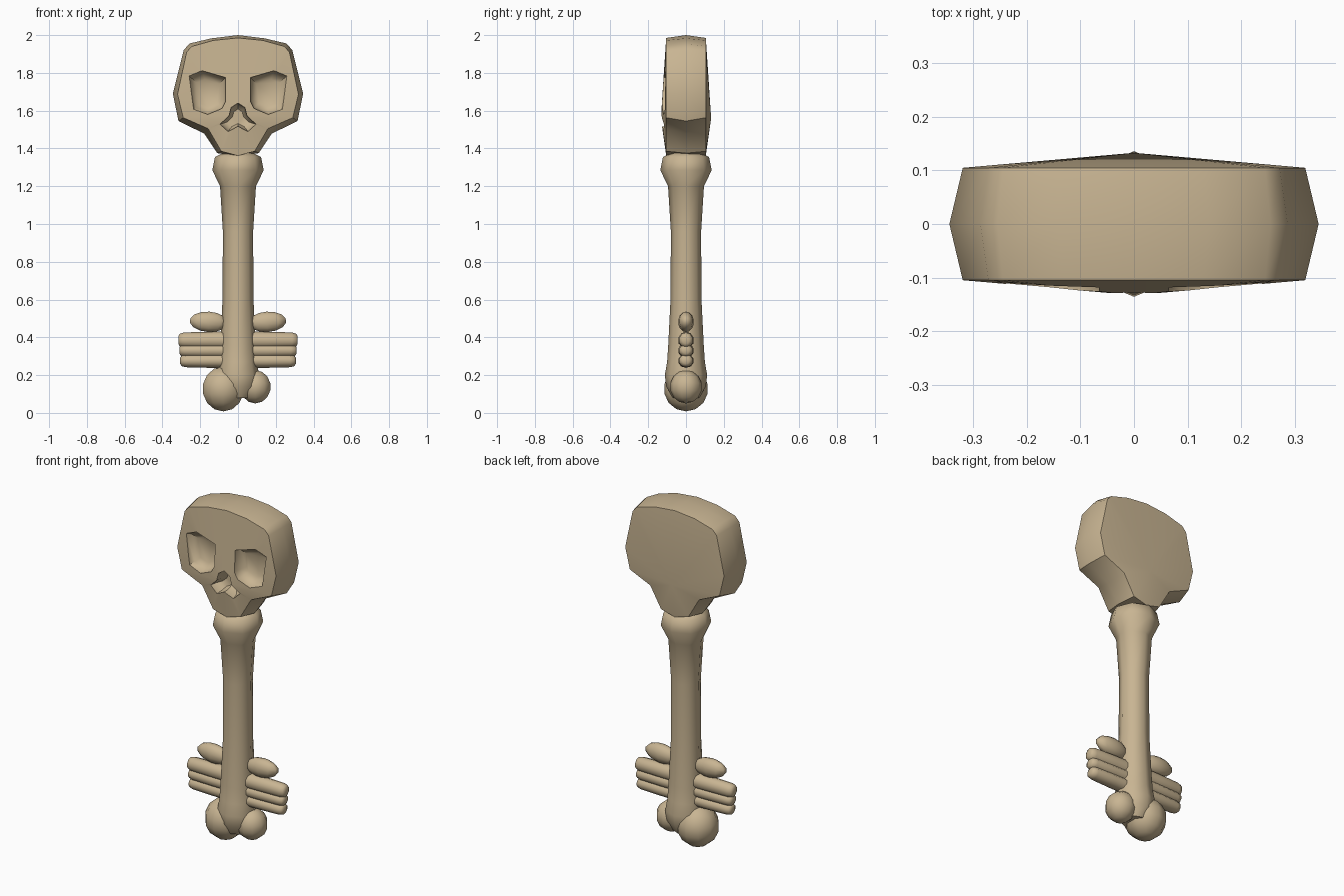
import bpy, bmesh, math
from mathutils import Matrix, Vector

if "Cube" in bpy.data.objects:
    bpy.data.objects.remove(bpy.data.objects["Cube"])

bone = bpy.data.materials.new("bone tan")
bone.diffuse_color = (0.58, 0.46, 0.29, 1)
bone.use_nodes = True
bone.node_tree.nodes["Principled BSDF"].inputs["Base Color"].default_value = bone.diffuse_color


def finish(bm, name, angle=45):
    bmesh.ops.recalc_face_normals(bm, faces=bm.faces)
    me = bpy.data.meshes.new(name)
    bm.to_mesh(me)
    bm.free()
    me.materials.append(bone)
    ob = bpy.data.objects.new(name, me)
    bpy.context.collection.objects.link(ob)
    if angle:
        smooth(ob, angle)
    return ob


def smooth(ob, angle):
    bpy.ops.object.select_all(action='DESELECT')
    bpy.context.view_layer.objects.active = ob
    ob.select_set(True)
    bpy.ops.object.shade_smooth_by_angle(angle=math.radians(angle))


def loft(bm, rings, caps=True):
    vs = [[bm.verts.new(p) for p in r] for r in rings]
    n = len(vs[0])
    for a, b in zip(vs, vs[1:]):
        for i in range(n):
            bm.faces.new((a[i], a[(i + 1) % n], b[(i + 1) % n], b[i]))
    if caps:
        bm.faces.new(vs[0])
        bm.faces.new(vs[-1])
    return vs


def lathe(bm, profile, sides, mat=Matrix()):
    # profile of (radius, height) spun round z, then transformed
    loft(bm, [[mat @ Vector((r * math.cos(2 * math.pi * i / sides),
                             r * math.sin(2 * math.pi * i / sides), h))
               for i in range(sides)] for r, h in profile])


def ball(bm, centre, radii, segs=10, rings=7, tilt=0):
    m = Matrix.Translation(centre) @ Matrix.Rotation(tilt, 4, 'Y') @ Matrix.Diagonal((*radii, 1))
    bmesh.ops.create_uvsphere(bm, u_segments=segs, v_segments=rings, radius=1, matrix=m)


def mirror(pts):
    # half outline starting and ending on x = 0 -> closed outline
    return pts + [(-x, z) for x, z in pts[-2:0:-1]]


# skull: widest outline in the middle, smaller rim front and back
mid = mirror([(0, 2.0), (.14, 1.983), (.255, 1.956), (.287, 1.922), (.345, 1.69),
              (.315, 1.545), (.178, 1.478), (.11, 1.375), (0, 1.365)])
rim = mirror([(0, 1.985), (.13, 1.972), (.245, 1.94), (.272, 1.91), (.32, 1.687),
              (.29, 1.563), (.158, 1.505), (.088, 1.385), (0, 1.362)])
bm = bmesh.new()
rings = loft(bm, [[(x, y, z) for x, z in o]
                  for o, y in ((rim, -.105), (mid, 0), (rim, .105))], caps=False)
for ring, y in ((rings[0], -.133), (rings[2], .133)):
    c = bm.verts.new((0, y, 1.56))
    for i in range(len(ring)):
        bm.faces.new((c, ring[i], ring[(i + 1) % len(ring)]))
skull = finish(bm, "skull", 0)

# eye sockets and nose cavity, cut as rounded bowls
eye = [(.26, 1.785), (.19, 1.812), (.065, 1.775), (.065, 1.65), (.085, 1.612),
       (.16, 1.58), (.235, 1.607)]
nose = mirror([(0, 1.64), (.036, 1.617), (.048, 1.572), (.095, 1.528), (.053, 1.49), (0, 1.517)])
bm = bmesh.new()
for outline in (eye, [(-x, z) for x, z in eye], nose):
    cx = sum(p[0] for p in outline) / len(outline)
    cz = sum(p[1] for p in outline) / len(outline)
    loft(bm, [[(cx + (x - cx) * s, y, cz + (z - cz) * s) for x, z in outline]
              for s, y in ((1, -.2), (1, -.112), (.88, -.08), (.62, -.058))])
cutter = finish(bm, "socket_cutter", 0)
cutter.hide_render = True
mod = skull.modifiers.new("sockets", 'BOOLEAN')
mod.operation, mod.solver, mod.object = 'DIFFERENCE', 'EXACT', cutter
bpy.context.view_layer.objects.active = skull
bpy.ops.object.modifier_apply(modifier=mod.name)
bpy.data.objects.remove(cutter)
smooth(skull, 45)

# shaft with flared collar on top
bm = bmesh.new()
lathe(bm, [(.07, .08), (.105, .14), (.112, .2), (.1, .27), (.094, .36), (.082, .6), (.08, .96),
           (.095, 1.2), (.136, 1.285), (.122, 1.355), (.08, 1.375)], 8)
finish(bm, "shaft", 60)

# knuckle ends: the left one is larger
bm = bmesh.new()
ball(bm, (-.078, 0, .127), (.115, .117, .119))
finish(bm, "left_knuckle", 60)
bm = bmesh.new()
ball(bm, (.092, 0, .138), (.085, .085, .088))
finish(bm, "right_knuckle", 60)

# key bits: a small oval above three fused finger bones on each side
for side, label in ((1, "right"), (-1, "left")):
    bm = bmesh.new()
    ball(bm, (side * .155, 0, .482), (.106, .042, .054), tilt=side * -.06)
    finish(bm, label + "_small_bit", 60)
    bm = bmesh.new()
    for z, r, end in ((.385, .043, .316), (.33, .036, .31), (.276, .036, .306)):
        m = (Matrix.Translation((0, 0, z)) @ Matrix.Rotation(side * math.pi / 2, 4, 'Y')
             @ Matrix.Diagonal((r, .04, 1, 1)))
        lathe(bm, [(1.06, .03), (1.04, .15), (.95, end - .03), (.8, end - .008), (.45, end)], 10, m)
    finish(bm, label + "_large_bit", 60)
